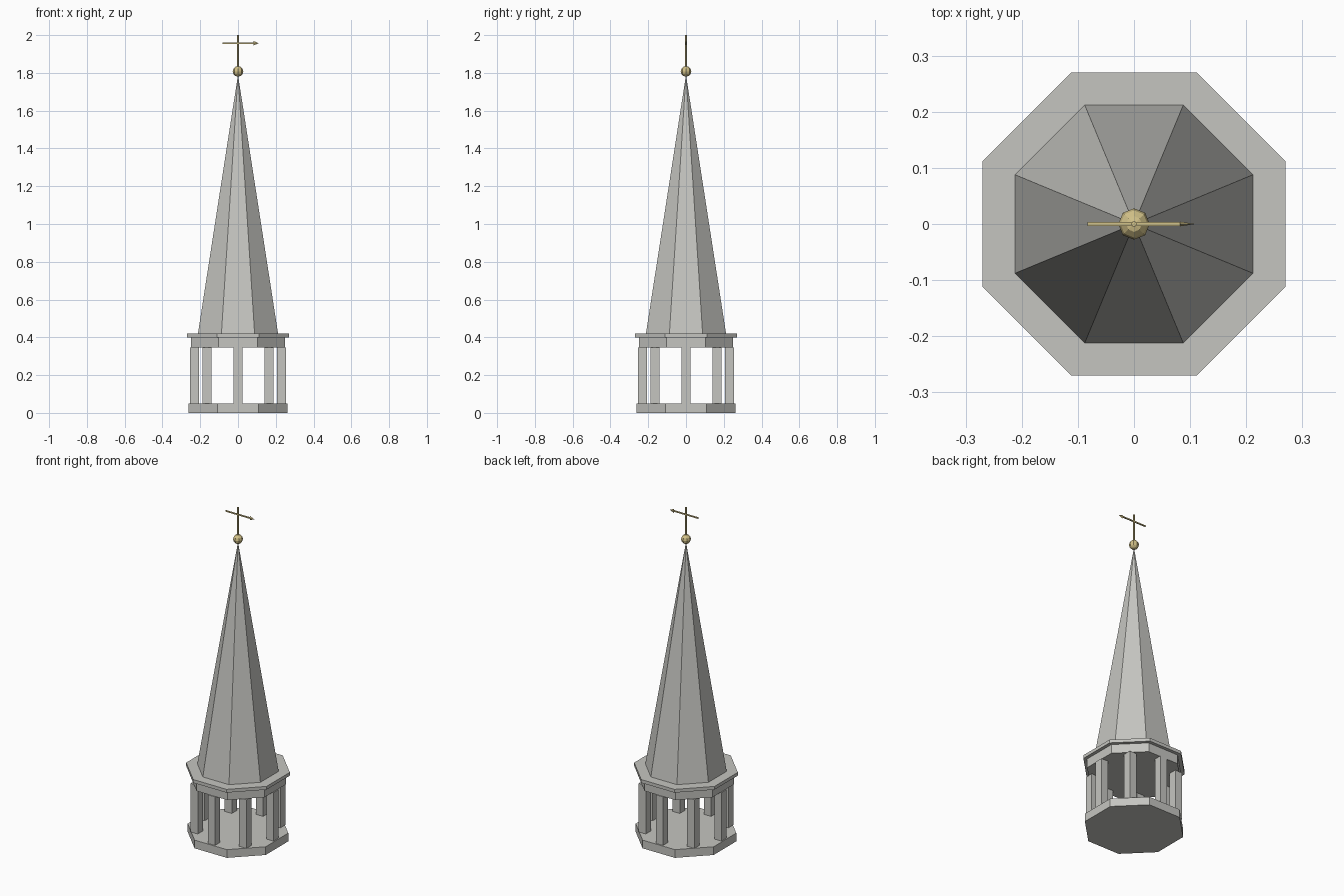
import bpy
from math import pi, cos, sin, sqrt

if "Cube" in bpy.data.objects:
    bpy.data.objects.remove(bpy.data.objects["Cube"])

def material(name, rgb):
    m = bpy.data.materials.new(name)
    m.diffuse_color = (*rgb, 1)
    m.use_nodes = True
    m.node_tree.nodes["Principled BSDF"].inputs["Base Color"].default_value = m.diffuse_color
    return m

STONE = material("pale grey stone", (0.56, 0.56, 0.53))
BRASS = material("brass", (0.65, 0.54, 0.25))

def finish(name, mat):
    ob = bpy.context.object
    ob.name = name
    ob.data.materials.append(mat)
    return ob

def prism(name, mat, apothem, z0, z1, top=None, sides=8):
    """Upright prism or pyramid with flat sides facing the axes."""
    k = 1 / cos(pi / sides)
    top = apothem if top is None else top
    bpy.ops.mesh.primitive_cone_add(vertices=sides, radius1=apothem * k, radius2=top * k,
                                    depth=z1 - z0, location=(0, 0, (z0 + z1) / 2),
                                    rotation=(0, 0, pi / sides))
    return finish(name, mat)

def box(name, mat, size, loc):
    bpy.ops.mesh.primitive_cube_add(size=1, location=loc)
    bpy.context.object.scale = size
    return finish(name, mat)

# Octagonal floor, lintel, eave and spire
prism("base_floor", STONE, 0.262, 0, 0.05)
prism("lintel", STONE, 0.25, 0.345, 0.40)
prism("eave", STONE, 0.27, 0.40, 0.42)
prism("spire", STONE, 0.212, 0.42, 1.79, top=0)

# Eight square posts, all aligned to the axes
for i in range(8):
    a = i * pi / 4
    box(f"post_{i + 1}", STONE, (0.048, 0.048, 0.295),
        (0.231 * cos(a), 0.231 * sin(a), 0.1975))

# Finial ball and rod
bpy.ops.mesh.primitive_uv_sphere_add(segments=8, ring_count=6, radius=0.028,
                                     location=(0, 0, 1.808))
finish("finial_ball", BRASS)
prism("vane_rod", BRASS, 0.0045, 1.80, 2.0, sides=6)

# Wind vane arrow: shaft and flattened head
box("vane_shaft", BRASS, (0.166, 0.007, 0.007), (0, 0, 1.957))
bpy.ops.mesh.primitive_cone_add(vertices=4, radius1=0.012, radius2=0, depth=0.028,
                                location=(0.096, 0, 1.957), rotation=(0, pi / 2, 0))
head = finish("vane_arrowhead", BRASS)
head.scale = (1, 0.35, 1)
